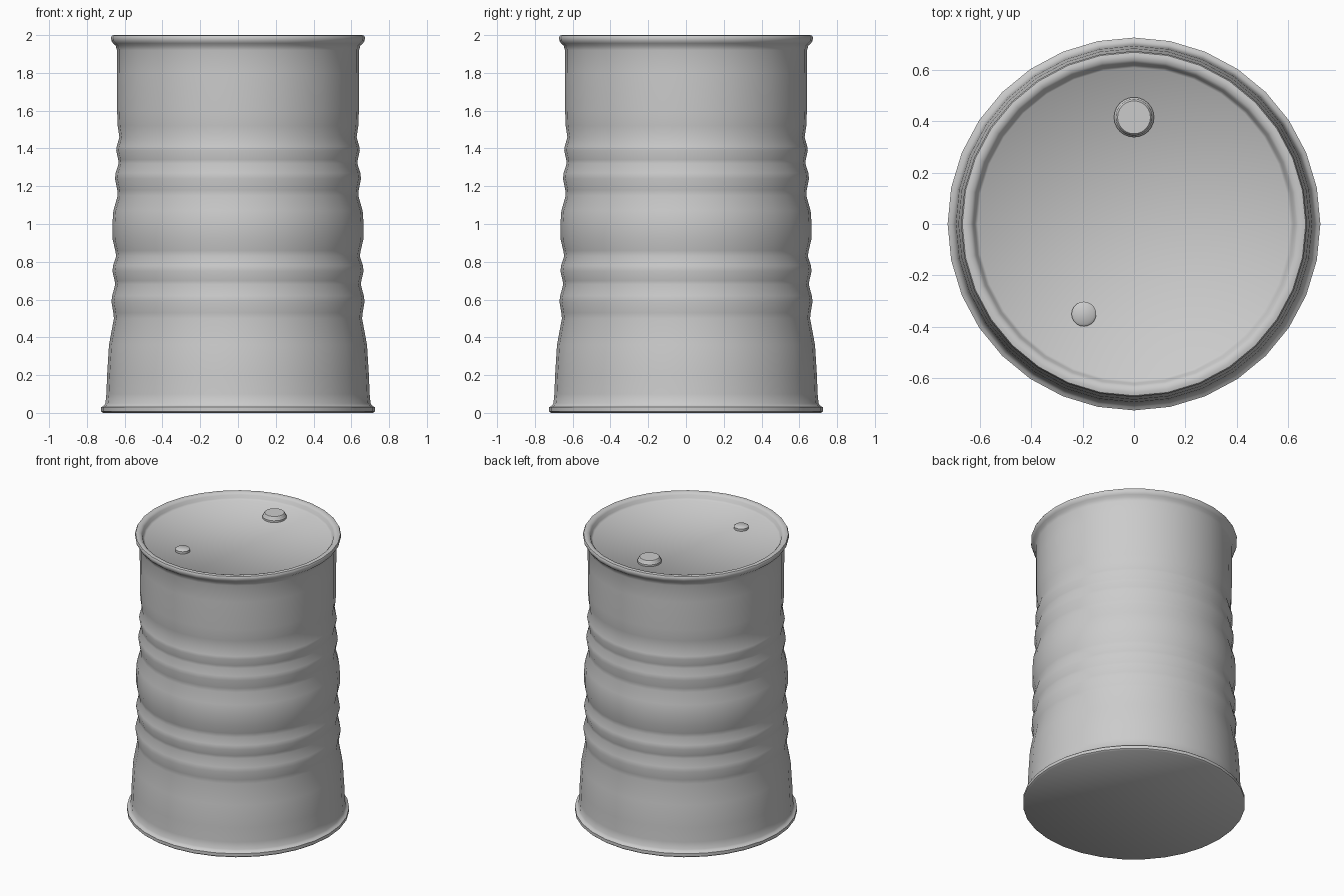
import bpy
import bmesh
import math

cube = bpy.data.objects.get("Cube")
if cube:
    bpy.data.objects.remove(cube, do_unlink=True)

SIDES = 32

steel = bpy.data.materials.new("grey steel")
steel.use_nodes = True
grey = (0.6, 0.6, 0.6, 1.0)
steel.diffuse_color = grey
steel.node_tree.nodes["Principled BSDF"].inputs["Base Color"].default_value = grey


def lathe(name, profile, centre=(0, 0), sides=SIDES, sharp=40):
    """Spin a (radius, height) profile, listed bottom to top, and cap both ends."""
    bm = bmesh.new()
    rings = []
    for r, z in profile:
        rings.append([bm.verts.new((r * math.cos(math.tau * i / sides),
                                    r * math.sin(math.tau * i / sides), z))
                      for i in range(sides)])
    for low, high in zip(rings, rings[1:]):
        for i in range(sides):
            j = (i + 1) % sides
            bm.faces.new((low[i], low[j], high[j], high[i]))
    bm.faces.new(rings[0][::-1])
    bm.faces.new(rings[-1])
    mesh = bpy.data.meshes.new(name)
    bm.to_mesh(mesh)
    bm.free()
    mesh.materials.append(steel)
    obj = bpy.data.objects.new(name, mesh)
    obj.location = (*centre, 0)
    bpy.context.collection.objects.link(obj)
    bpy.ops.object.select_all(action="DESELECT")
    obj.select_set(True)
    bpy.context.view_layer.objects.active = obj
    bpy.ops.object.shade_smooth_by_angle(angle=math.radians(sharp))
    return obj


# Flared foot and lower wall
foot = [(0.715, 0.0), (0.725, 0.008), (0.725, 0.03), (0.712, 0.037),
        (0.702, 0.05), (0.697, 0.1), (0.693, 0.2), (0.683, 0.36)]

# Two groups of pressed ribs with a wide swell between them
ribs = [(0.657, 0.5), (0.66, 0.53), (0.67, 0.59), (0.666, 0.62),
        (0.65, 0.68), (0.653, 0.7), (0.665, 0.75), (0.661, 0.78),
        (0.645, 0.83), (0.65, 0.86), (0.664, 0.92), (0.665, 1.0),
        (0.66, 1.07), (0.637, 1.15), (0.639, 1.18), (0.651, 1.24),
        (0.648, 1.27), (0.632, 1.32), (0.634, 1.34), (0.645, 1.39),
        (0.642, 1.41), (0.628, 1.46)]

# Upper wall, rolled rim and sunken lid
top = [(0.637, 1.52), (0.64, 1.6), (0.641, 1.8), (0.641, 1.92),
       (0.648, 1.945), (0.662, 1.957), (0.67, 1.97), (0.673, 1.987),
       (0.668, 1.997), (0.655, 2.0), (0.637, 1.996), (0.626, 1.985),
       (0.619, 1.965), (0.608, 1.953)]

lathe("drum_body", foot + ribs + top, sharp=50)

# Large bung: a collar with a smaller cap
lathe("large_bung", [(0.078, 1.945), (0.078, 1.966), (0.072, 1.972),
                     (0.071, 1.982), (0.064, 1.99)],
      centre=(0, 0.415), sides=24)

# Small bung
lathe("small_bung", [(0.048, 1.945), (0.048, 1.969), (0.038, 1.977)],
      centre=(-0.195, -0.35), sides=20)
